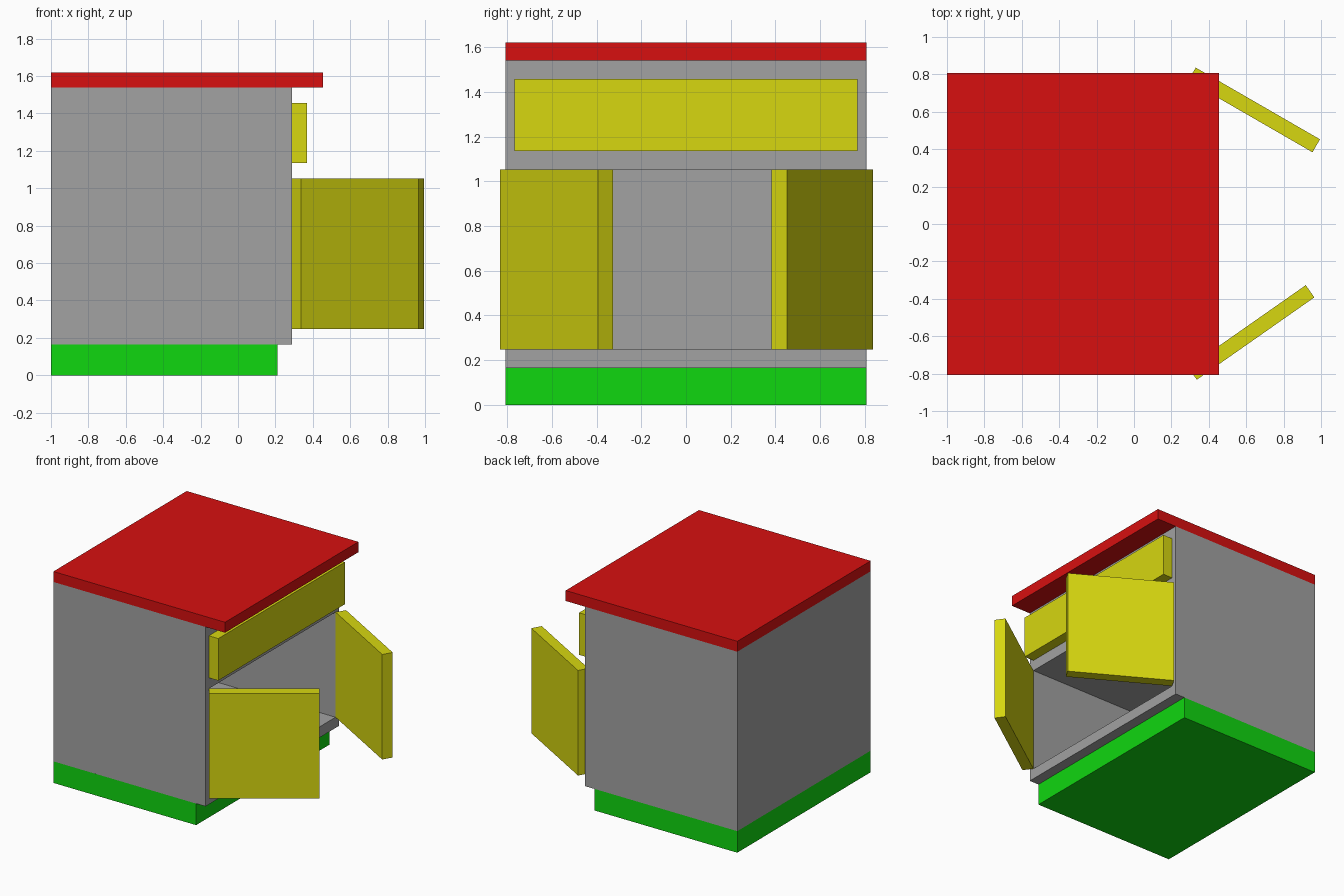
import bpy
from math import cos, sin, radians
from mathutils import Matrix

cube = bpy.data.objects.get("Cube")
if cube:
    bpy.data.objects.remove(cube, do_unlink=True)


def material(name, rgb):
    m = bpy.data.materials.new(name)
    m.use_nodes = True
    m.diffuse_color = (*rgb, 1)
    m.node_tree.nodes["Principled BSDF"].inputs["Base Color"].default_value = (*rgb, 1)
    return m


RED = material("red", (0.68, 0.005, 0.005))
GREEN = material("green", (0.005, 0.68, 0.005))
YELLOW = material("yellow", (0.68, 0.68, 0.005))
GREY = material("grey", (0.36, 0.36, 0.36))


def box(name, x, y, z, mat):
    """Box from (min, max) ranges; the mesh keeps its corner coordinates."""
    bpy.ops.mesh.primitive_cube_add(size=1)
    ob = bpy.context.object
    ob.name = name
    size = [r[1] - r[0] for r in (x, y, z)]
    mid = [(r[0] + r[1]) / 2 for r in (x, y, z)]
    ob.data.transform(Matrix.Translation(mid) @ Matrix.Diagonal((*size, 1)))
    ob.data.materials.append(mat)
    return ob


HALF = 0.807          # half width of the cabinet
INNER = 0.767         # half width of the opening
FACE = 0.29           # plane of the cabinet's open side
OPENING = (0.247, 1.052)
THICK = 0.08

# Plinth, body and top
box("plinth", (-1, 0.21), (-HALF, HALF), (0, 0.165), GREEN)
body = box("cabinet_body", (-1, FACE), (-HALF, HALF), (0.165, 1.54), GREY)
box("top_board", (-1, 0.455), (-HALF, HALF), (1.54, 1.62), RED)

# Hollow cupboard space
cutter = box("cupboard_cutter", (-0.71, 0.5), (-INNER, INNER), OPENING, GREY)
cutter.hide_render = True
cutter.hide_viewport = True
cut = body.modifiers.new("cupboard_space", "BOOLEAN")
cut.object = cutter
cut.operation = "DIFFERENCE"
cut.solver = "EXACT"

# Drawer front above the doors
box("drawer_front", (FACE, FACE + THICK), (-INNER, INNER), (1.135, 1.457), YELLOW)

# Two open doors, each hinged at an edge of the opening
for name, side, angle in (("left_door", 1, 30), ("right_door", -1, 35)):
    door = box(name, (0, INNER), sorted((0, side * THICK)), OPENING, YELLOW)
    door.location = (FACE, side * INNER, 0)
    door.rotation_euler.z = -side * radians(angle)
